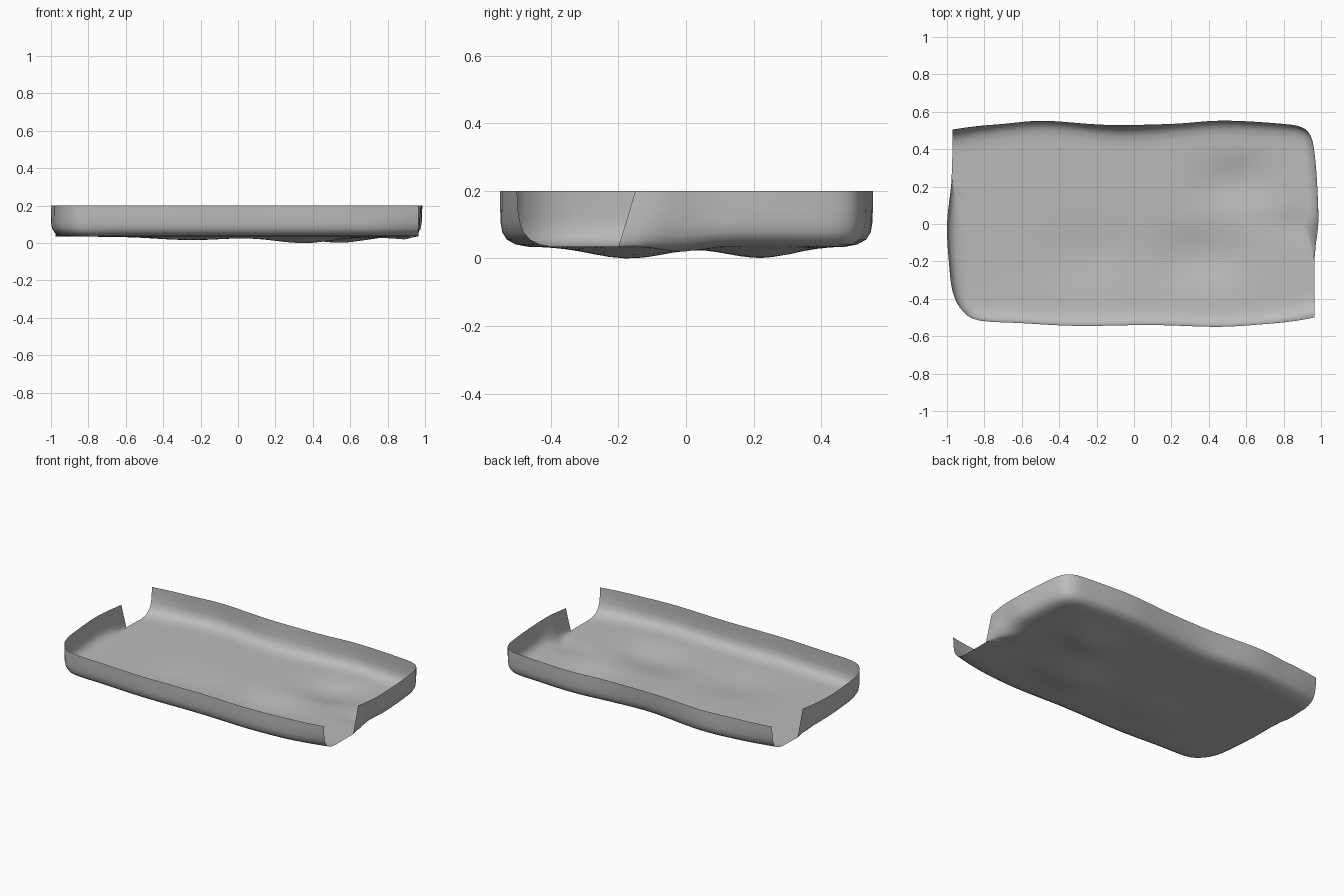
import bpy, bmesh, math
from mathutils import Vector

cube = bpy.data.objects.get("Cube")
if cube:
    bpy.data.objects.remove(cube, do_unlink=True)

# Rim outlines: each wall runs round one full corner and stops at an open corner
BACK_RIM = [(.965, -.15), (.985, 0), (.98, .2), (.965, .38), (.945, .47), (.9, .515), (.8, .535),
            (.48, .553), (.2, .535), (-.15, .53), (-.48, .552), (-.7, .535), (-.85, .522), (-.97, .505)]
FRONT_RIM = [(-.975, .2), (-1, 0), (-.99, -.2), (-.97, -.36), (-.92, -.46), (-.83, -.515), (-.6, -.53),
             (-.3, -.545), (.1, -.54), (.45, -.55), (.7, -.535), (.85, -.52), (.965, -.5)]
# Wall section from rim to floor: inset, height
SECTION = [(0, .2), (0, .15), (.001, .11), (.006, .08), (.02, .058), (.045, .044), (.08, .037)]


def clamp(v, lim):
    return max(-lim, min(lim, v))


def spline(points, steps=4):
    """Smooth curve through the points."""
    p = [Vector(q) for q in points]
    p = [2 * p[0] - p[1]] + p + [2 * p[-1] - p[-2]]
    out = []
    for a, b, c, d in zip(p, p[1:], p[2:], p[3:]):
        for i in range(steps):
            t = i / steps
            out.append(b + (c - a) * t / 2 + (2 * a - 5 * b + 4 * c - d) * t**2 / 2
                       + (3 * b - a - 3 * c + d) * t**3 / 2)
    return out + [p[-2]]


def floor_height(x, y):
    """Uneven floor with shallow dips."""
    z = .036
    for cx, cy, w, depth in ((.35, -.17, .22, .034), (.55, .22, .2, .034), (-.25, -.16, .25, .018)):
        z -= depth * math.exp(-((x - cx)**2 + (y - cy)**2 * 2) / w**2)
    return z


def wall_point(p, inset, z):
    """Rim point moved down the wall section."""
    drop = (.2 - z) / .163
    long_open = p.x * p.y < 0 and abs(p.y) > .3
    core = Vector((clamp(p.x, 1 if long_open else .6), clamp(p.y, .2)))
    way = (core - p).normalized()
    x, y = p.x, p.y
    if abs(y) < .25:
        # Short wall thins out and leans towards its open end
        from_end = (y + .15) / .2 if x > 0 else (.2 - y) / .2
        near = max(0, min(1, from_end))
        inset *= near
        y += .05 * drop * (1 - near) * (-1 if x > 0 else 1)
        if x > 0:
            # Crease in the short wall
            crease = math.exp(-(p.y / .06)**2)
            inset += .035 * drop * crease
            z -= .015 * drop * crease
    elif long_open:
        inset += .025 * drop**2 * max(0, (abs(x) - .7) / .27)
    if y > .4:
        # Back wall leans in at its middle
        inset += .018 * drop * math.exp(-((x + .05) / .22)**2)
    return Vector((x + way.x * inset, y + way.y * inset, z))


bm = bmesh.new()


def strip(a, b):
    for i in range(len(a) - 1):
        bm.faces.new((a[i], a[i + 1], b[i + 1], b[i]))


# Upright walls
edges = []
for rim in (BACK_RIM, FRONT_RIM):
    rows = [[bm.verts.new(wall_point(p, *level)) for p in spline(rim)] for level in SECTION]
    for upper, lower in zip(rows, rows[1:]):
        strip(upper, lower)
    edges.append(rows[-1])

# Floor boundary, bridging the open corners with straight edges
loop = []
for wall, following in (edges, edges[::-1]):
    a, b = wall[-1].co, following[0].co
    loop += wall + [bm.verts.new(a.lerp(b, i / 6)) for i in range(1, 6)]

# Floor rings shrinking to the centre
ring = loop
for k in range(11, 0, -1):
    s = k / 12
    inner = []
    for v in loop:
        x, y = v.co.x * s, v.co.y * s
        base = floor_height(x, y)
        inner.append(bm.verts.new((x, y, base + (v.co.z - base) * s**6)))
    strip(ring + ring[:1], inner + inner[:1])
    ring = inner
centre = bm.verts.new((0, 0, floor_height(0, 0)))
for i, v in enumerate(ring):
    bm.faces.new((v, ring[(i + 1) % len(ring)], centre))

bmesh.ops.recalc_face_normals(bm, faces=bm.faces)
if centre.normal.z < 0 and centre.link_faces[0].normal.z < 0:
    bmesh.ops.reverse_faces(bm, faces=bm.faces)

# Rest the lowest point on the ground
lowest = min(v.co.z for v in bm.verts)
for v in bm.verts:
    if v.co.z < .19:
        v.co.z -= lowest

mesh = bpy.data.meshes.new("tray_shell")
bm.to_mesh(mesh)
bm.free()
tray = bpy.data.objects.new("tray_shell", mesh)
bpy.context.collection.objects.link(tray)

# Plain grey
grey = bpy.data.materials.new("plain_grey")
grey.use_nodes = True
colour = (.5, .5, .5, 1)
grey.diffuse_color = colour
grey.node_tree.nodes["Principled BSDF"].inputs["Base Color"].default_value = colour
mesh.materials.append(grey)

bpy.context.view_layer.objects.active = tray
tray.select_set(True)
bpy.ops.object.shade_smooth_by_angle(angle=math.radians(50))
